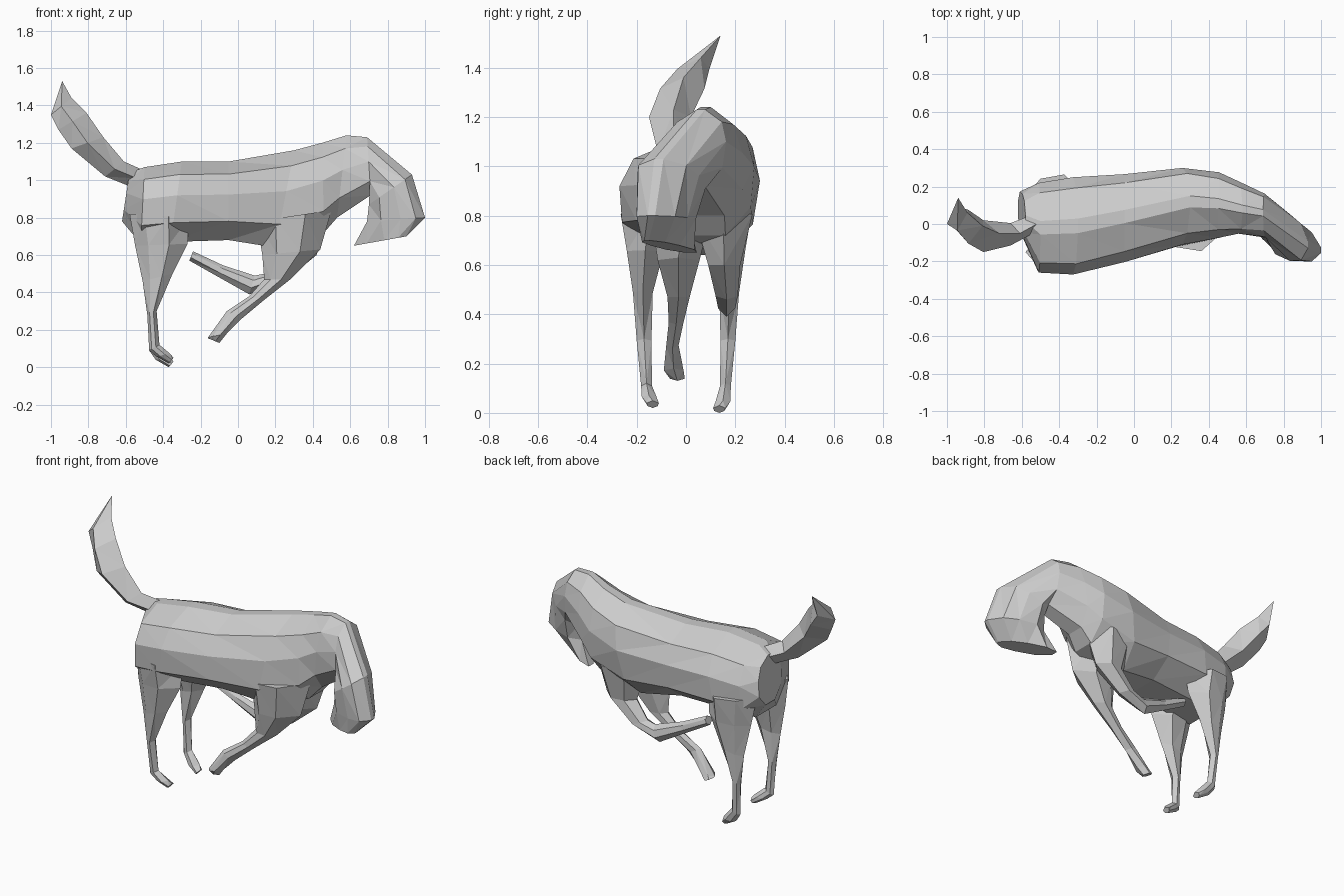
import bpy
import bmesh
from mathutils import Vector

cube = bpy.data.objects.get("Cube")
if cube:
    bpy.data.objects.remove(cube, do_unlink=True)

coat = bpy.data.materials.new("grey_coat")
coat.use_nodes = True
coat.diffuse_color = (0.6, 0.6, 0.6, 1)
coat.node_tree.nodes["Principled BSDF"].inputs["Base Color"].default_value = coat.diffuse_color

# Cross-sections: (fraction from upper edge to lower edge, fraction of half width)
TORSO = [(0, .15), (.16, .78), (.42, 1), (.76, .96), (1, .4),
         (1, -.4), (.76, -.96), (.42, -1), (.16, -.78), (0, -.15)]
LIMB = [(0, 0), (.35, 1), (.75, .8), (1, 0), (.75, -.8), (.35, -1)]
BRUSH = [(0, 0), (.5, 1), (1, 0), (.5, -1)]


def loft(name, section, rings):
    """Skin rings of (upper edge, lower edge, half width across y)."""
    bm = bmesh.new()
    loops = []
    for upper, lower, half in rings:
        upper, lower = Vector(upper), Vector(lower)
        loops.append([bm.verts.new(upper.lerp(lower, t) + Vector((0, s * half, 0)))
                      for t, s in section])
    count = len(section)
    for a, b in zip(loops, loops[1:]):
        for i in range(count):
            j = (i + 1) % count
            bm.faces.new((a[i], a[j], b[j], b[i]))
    bm.faces.new(loops[0])
    bm.faces.new(loops[-1])
    bmesh.ops.remove_doubles(bm, verts=bm.verts, dist=0.0005)
    bmesh.ops.triangulate(bm, faces=bm.faces)
    bmesh.ops.recalc_face_normals(bm, faces=bm.faces)
    mesh = bpy.data.meshes.new(name)
    bm.to_mesh(mesh)
    bm.free()
    mesh.materials.append(coat)
    obj = bpy.data.objects.new(name, mesh)
    bpy.context.collection.objects.link(obj)
    return obj


def leg(name, rows):
    """Rows of (front x, front z, rear x, rear z, y, half width)."""
    return loft(name, LIMB, [((fx, y, fz), (rx, y, rz), half)
                             for fx, fz, rx, rz, y, half in rows])


# Torso, arched neck and lowered head in one skin
loft("body_and_head", TORSO, [
    ((-.58, .03, 1.04), (-.62, .08, .78), .11),
    ((-.5, -.02, 1.07), (-.52, -.02, .66), .24),
    ((-.3, -.01, 1.1), (-.36, -.01, .67), .26),
    ((-.05, .04, 1.1), (-.05, .02, .68), .235),
    ((.3, .12, 1.16), (.2, .06, .64), .205),
    ((.45, .11, 1.2), (.46, .09, .72), .175),
    ((.58, .08, 1.24), (.53, .1, .8), .14),
    ((.69, .06, 1.23), (.71, .03, .92), .115),
    ((.93, -.11, 1.03), (.7, -.02, .87), .125),
    ((1, -.14, .8), (.69, -.03, .78), .1),
    ((.9, -.16, .7), (.62, .02, .65), .06),
])

# Raised tail curling to a point
loft("tail", BRUSH, [
    ((-.52, 0, 1.06), (-.56, 0, .96), .05),
    ((-.61, -.05, 1.1), (-.71, -.06, 1.02), .06),
    ((-.72, -.05, 1.23), (-.89, -.08, 1.17), .085),
    ((-.81, -.01, 1.36), (-.96, -.02, 1.27), .09),
    ((-.89, .06, 1.44), (-1, 0, 1.35), .065),
    ((-.94, .14, 1.53), (-.94, .14, 1.53), 0),
])

# Planted hind legs, mirrored across the body
for name, side in (("hind_leg_right", -1), ("hind_leg_left", 1)):
    lift = .02 if side < 0 else 0
    leg(name, [
        (-.26, .8, -.58, .82, side * .15, .115),
        (-.27, .66, -.55, .65, side * .165, .075),
        (-.35, .5, -.51, .46, side * .175, .04),
        (-.435, .3, -.485, .28, side * .17, .03),
        (-.42, .12, -.475, .09, side * .16, .022),
        (-.36, .05 + lift, -.44, .04 + lift, side * .15, .03),
        (-.345, .03 + lift, -.37, lift, side * .135, .025),
    ])

# Front leg swept back under the belly
leg("front_leg_right", [
    (.5, .84, .1, .78, -.02, .125),
    (.44, .63, .13, .6, -.03, .085),
    (.28, .47, .14, .47, -.03, .045),
    (.14, .36, .06, .38, -.04, .03),
    (.02, .26, -.06, .3, -.055, .025),
    (-.06, .18, -.16, .16, -.05, .04),
    (-.1, .13, -.16, .155, -.035, .03),
])

# Front leg folded at the knee
leg("front_leg_left", [
    (.5, .82, .16, .78, .15, .12),
    (.42, .6, .22, .6, .155, .065),
    (.25, .46, .14, .5, .165, .045),
    (.06, .39, .09, .49, .165, .035),
    (-.1, .48, -.08, .545, .15, .025),
    (-.26, .57, -.24, .62, .14, .03),
])
